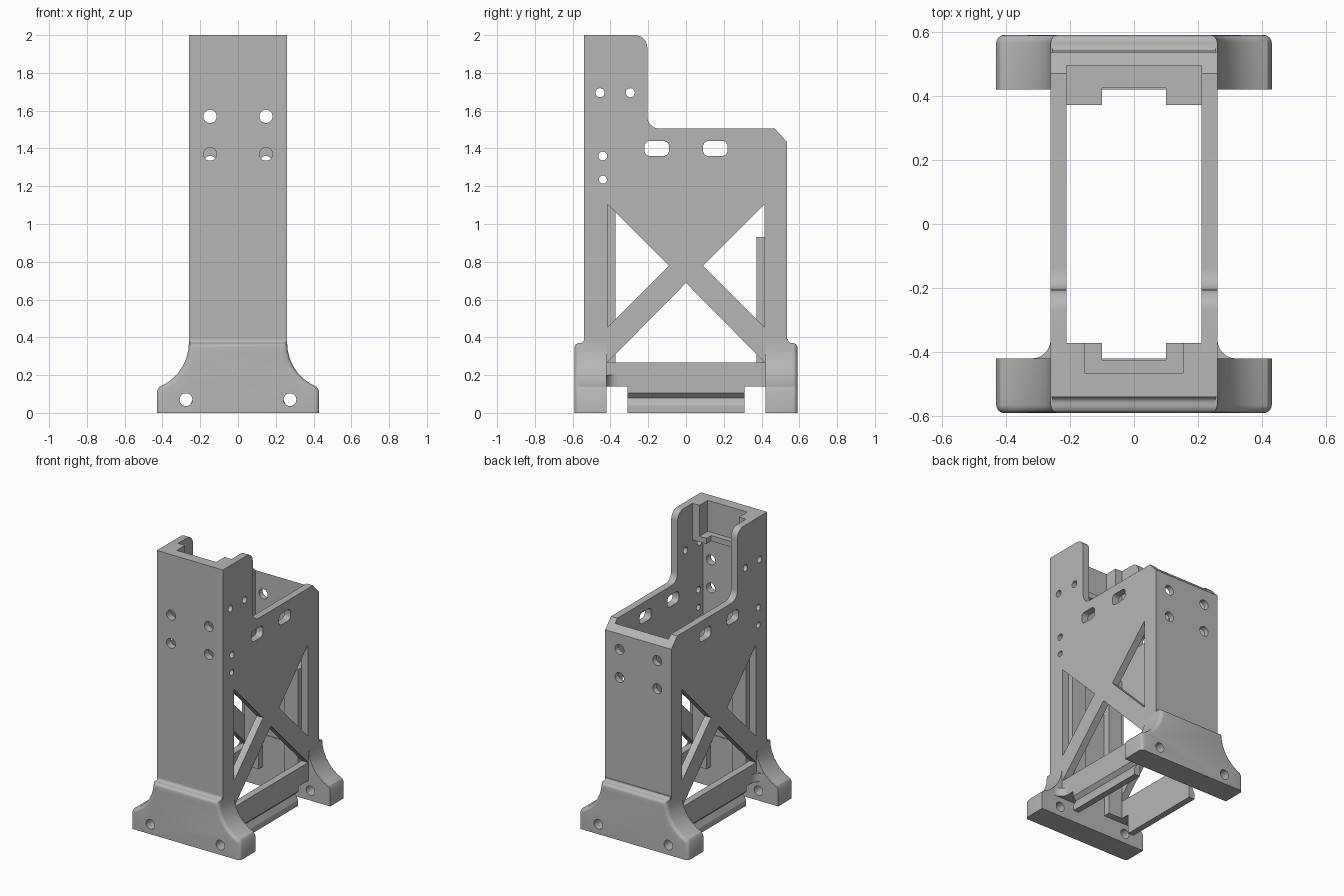
import bpy, bmesh
from math import sin, cos, pi, radians

old = bpy.data.objects.get("Cube")
if old:
    bpy.data.objects.remove(old, do_unlink=True)

grey = bpy.data.materials.new("plain grey")
grey.use_nodes = True
COLOR = (0.47, 0.47, 0.47, 1)
grey.diffuse_color = COLOR
grey.node_tree.nodes["Principled BSDF"].inputs["Base Color"].default_value = COLOR


def arc(cx, cy, r, start, end, n=8):
    angles = [radians(start + (end - start) * i / n) for i in range(n + 1)]
    return [(cx + r * cos(a), cy + r * sin(a)) for a in angles]


def rect(x0, x1, y0, y1):
    return [(x0, y0), (x1, y0), (x1, y1), (x0, y1)]


def prism(name, points, axis, start, end):
    """Extrude a 2D outline along an axis; the outline lies in the other two."""
    place = {"x": lambda p, t: (t, p[0], p[1]),
             "y": lambda p, t: (p[0], t, p[1]),
             "z": lambda p, t: (p[0], p[1], t)}[axis]
    bm = bmesh.new()
    rings = [[bm.verts.new(place(p, t)) for p in points] for t in (start, end)]
    n = len(points)
    for ring in rings:
        bm.faces.new(ring)
    for i in range(n):
        j = (i + 1) % n
        bm.faces.new((rings[0][i], rings[0][j], rings[1][j], rings[1][i]))
    bmesh.ops.recalc_face_normals(bm, faces=bm.faces)
    mesh = bpy.data.meshes.new(name)
    bm.to_mesh(mesh)
    bm.free()
    mesh.materials.append(grey)
    obj = bpy.data.objects.new(name, mesh)
    bpy.context.collection.objects.link(obj)
    return obj


def activate(obj):
    bpy.ops.object.select_all(action="DESELECT")
    obj.select_set(True)
    bpy.context.view_layer.objects.active = obj


def cut(obj, cutters):
    activate(obj)
    for cutter in cutters:
        cutter.hide_render = True
        mod = obj.modifiers.new("cut", "BOOLEAN")
        mod.operation = "DIFFERENCE"
        mod.solver = "EXACT"
        mod.object = cutter
        bpy.ops.object.modifier_apply(modifier=mod.name)
        bpy.data.objects.remove(cutter, do_unlink=True)


def smooth(obj):
    activate(obj)
    bpy.ops.object.shade_smooth_by_angle(angle=radians(32))


def hole(axis, u, v, r, start, end):
    return prism("hole_cutter", arc(u, v, r, 0, 345, 23), axis, start, end)


def rounded_slot(y, z, w, h, r):
    pts = []
    for sy, sz, a in ((1, 1, 0), (-1, 1, 90), (-1, -1, 180), (1, -1, 270)):
        pts += arc(y + sy * (w - r), z + sz * (h - r), r, a, a + 90, 5)
    return prism("slot_cutter", pts, "x", -1, 1)


# Hollow body with tall front tower
outline = [(-.54, .14), (.535, .14), (.535, 1.435), (.47, 1.505)]
outline += arc(-.14, 1.57, .065, 270, 180)
outline += arc(-.27, 1.935, .065, 0, 90) + [(-.54, 2)]
body = prism("body_shell", outline, "x", -.26, .26)
cutters = [prism("cavity_cutter", rect(-.21, .21, -.49, .495), "z", -1, 3)]
# Cross-braced side windows
for s in (-1, 1):
    cutters.append(prism("window_cutter",
                         [(s * .415, 1.105), (s * .415, .455), (s * .09, .78)], "x", -1, 1))
    cutters.append(rounded_slot(s * .155, 1.4, .065, .04, .03))
cutters.append(prism("window_cutter", [(0, .688), (-.415, .268), (.415, .268)], "x", -1, 1))
# Side pin holes, front and back screw holes
for y, z, r in ((-.455, 1.695, .024), (-.295, 1.695, .024),
                (-.44, 1.36, .023), (-.44, 1.235, .021)):
    cutters.append(hole("x", y, z, r, -1, 1))
for x in (-.148, .148):
    for z in (1.57, 1.37):
        cutters.append(hole("y", x, z, .035, -1, 0))
    for z in (1.325, 1.125):
        cutters.append(hole("y", x, z, .035, 0, 1))
cut(body, cutters)
smooth(body)

# Channelled inner piers at front and back
def channel(s):
    return [(-.21, s * .5), (.21, s * .5), (.21, s * .372), (.1, s * .372),
            (.1, s * .425), (-.1, s * .425), (-.1, s * .372), (-.21, s * .372)]

prism("front_pier", channel(-1), "z", .14, 1.17)
prism("back_pier", channel(1), "z", .14, .93)

# Open bracket inside the top of the tower
prism("tower_bracket", [(-.21, -.5), (.21, -.5), (.21, -.372), (.155, -.372),
                        (.155, -.465), (-.155, -.465), (-.155, -.372), (-.21, -.372)],
      "z", 1.78, 2)
prism("tower_ledge", channel(-1), "z", 1.74, 1.78)

# Flared feet with rounded outer rim
half = arc(.51, .37, .25, 180, 248, 7) + [(.43, .115), (.43, 0)]
flare = half + [(-x, z) for x, z in reversed(half)]
for s, label in ((-1, "front"), (1, "back")):
    foot = prism(label + "_foot", flare, "y", s * .42, s * .59)
    bm = bmesh.new()
    bm.from_mesh(foot.data)
    rim = [e for e in bm.edges
           if all(abs(v.co.y) > .58 for v in e.verts) and any(v.co.z > .01 for v in e.verts)]
    bmesh.ops.bevel(bm, geom=rim, offset=.025, segments=4, profile=.5,
                    affect="EDGES", clamp_overlap=True)
    bm.to_mesh(foot.data)
    bm.free()
    cut(foot, [hole("y", x, .07, .034, -1, 1) for x in (-.275, .275)])
    smooth(foot)
    # Cove where the foot meets the wall
    cove = [(-.53, .36), (-.56, .36)] + arc(-.56, .39, .02, 270, 360, 5) + [(-.53, .39)]
    smooth(prism(label + "_foot_cove", [(-s * y, z) for y, z in cove], "x", -.255, .255))

# Grooved rails under the sides, and inner foot fillets
for s, label in ((1, "left"), (-1, "right")):
    rail = [(.21, .14), (.26, .14), (.26, .105), (.235, .08), (.255, .04), (.255, 0), (.21, 0)]
    prism(label + "_rail", [(s * x, z) for x, z in rail], "y", -.31, .31)
    web = [(.255, -.43), (.255, -.36)] + arc(.32, -.36, .06, 180, 270, 6) + [(.32, -.43)]
    smooth(prism(label + "_foot_fillet", [(s * x, y) for x, y in web], "z", .14, .2))
